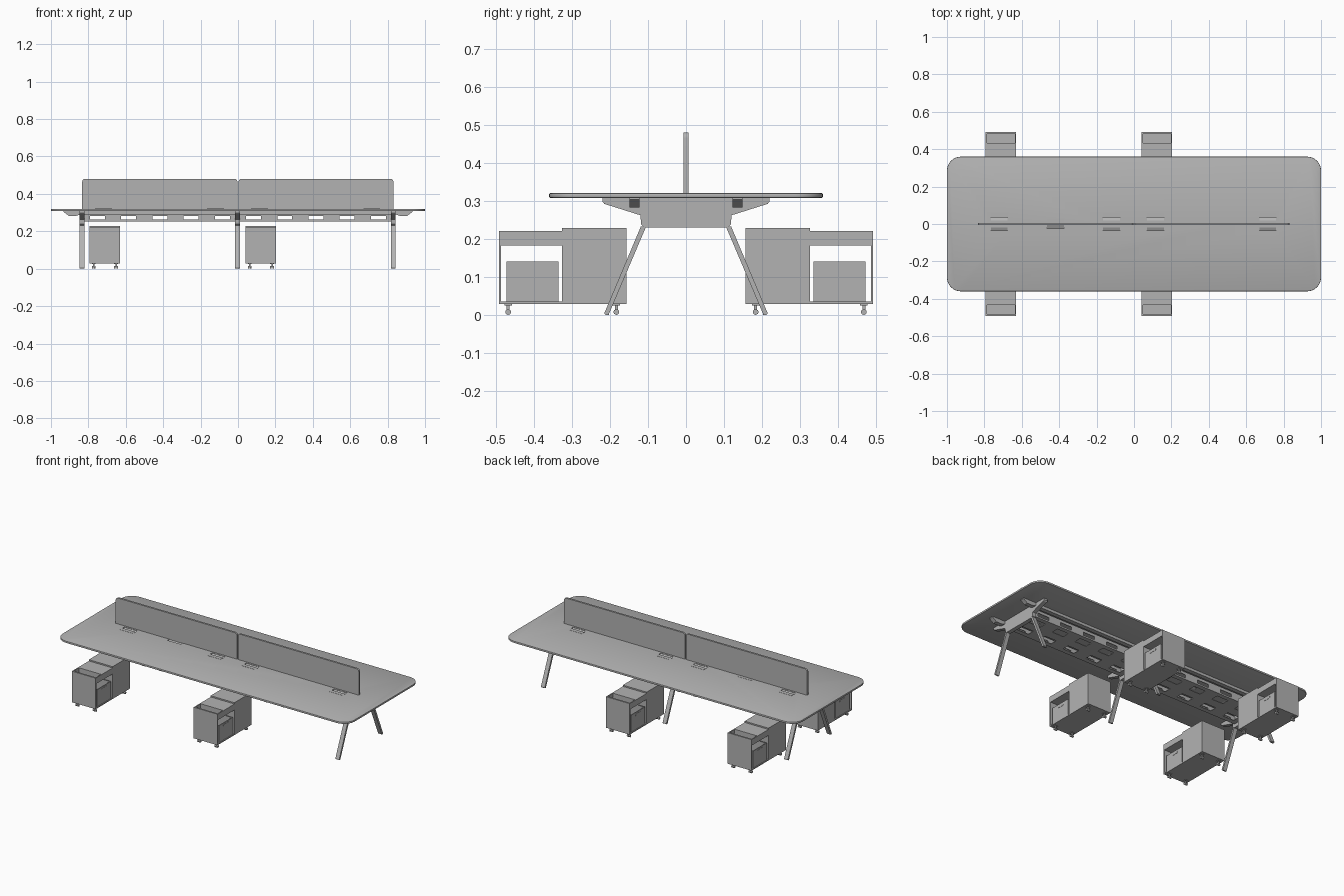
import bpy, bmesh, math
from mathutils import Vector

if "Cube" in bpy.data.objects:
    bpy.data.objects.remove(bpy.data.objects["Cube"])

grey = bpy.data.materials.new("light_grey")
grey.use_nodes = True
COLOUR = (0.45, 0.45, 0.45, 1)
grey.diffuse_color = COLOUR
grey.node_tree.nodes["Principled BSDF"].inputs["Base Color"].default_value = COLOUR


def finish(name, bm):
    bmesh.ops.recalc_face_normals(bm, faces=bm.faces)
    mesh = bpy.data.meshes.new(name)
    bm.to_mesh(mesh)
    bm.free()
    mesh.materials.append(grey)
    obj = bpy.data.objects.new(name, mesh)
    bpy.context.scene.collection.objects.link(obj)
    return obj


def prism(name, points, lo, hi, axis):
    """Extrude a 2D outline along an axis; outline uses the other two axes in order."""
    bm = bmesh.new()
    verts = []
    for a, b in points:
        co = [a, b]
        co.insert(axis, lo)
        verts.append(bm.verts.new(co))
    face = bm.faces.new(verts)
    out = bmesh.ops.extrude_face_region(bm, geom=[face])
    shift = Vector((0, 0, 0))
    shift[axis] = hi - lo
    bmesh.ops.translate(bm, vec=shift, verts=[g for g in out["geom"] if isinstance(g, bmesh.types.BMVert)])
    return finish(name, bm)


def box(name, x, y, z):
    return prism(name, [(x[0], y[0]), (x[1], y[0]), (x[1], y[1]), (x[0], y[1])], z[0], z[1], 2)


def rounded(a, b, radii, steps=6):
    """Rectangle outline with one radius per corner, from low-low anticlockwise."""
    pts = []
    corners = [(a[0], b[0], 1, 1), (a[1], b[0], -1, 1), (a[1], b[1], -1, -1), (a[0], b[1], 1, -1)]
    for i, (ca, cb, sa, sb) in enumerate(corners):
        r = radii[i]
        if r == 0:
            pts.append((ca, cb))
            continue
        for k in range(steps + 1):
            t = math.pi * (1 + i / 2) + math.pi / 2 * k / steps
            pts.append((ca + sa * r + r * math.cos(t), cb + sb * r + r * math.sin(t)))
    return pts


def bake(obj):
    deps = bpy.context.evaluated_depsgraph_get()
    mesh = bpy.data.meshes.new_from_object(obj.evaluated_get(deps))
    obj.modifiers.clear()
    obj.data = mesh


def cut(obj, cutters):
    for c in cutters:
        mod = obj.modifiers.new("cut", "BOOLEAN")
        mod.operation, mod.solver, mod.object = "DIFFERENCE", "EXACT", c
    bake(obj)
    for c in cutters:
        bpy.data.objects.remove(c)


def span(a, b, s):
    return tuple(sorted((a * s, b * s)))


def smooth(obj):
    bpy.ops.object.select_all(action="DESELECT")
    obj.select_set(True)
    bpy.context.view_layer.objects.active = obj
    bpy.ops.object.shade_smooth_by_angle(angle=math.radians(35))


# Tabletop with softened rim and cable openings
top = prism("tabletop", rounded((-1, 1), (-0.36, 0.36), [0.075] * 4, 10), 0.308, 0.32, 2)
bevel = top.modifiers.new("rim", "BEVEL")
bevel.width, bevel.segments = 0.003, 2
bake(top)
flaps = [(x, s, 0.018) for x in (-0.72, -0.12, 0.115, 0.715) for s in (-1, 1)]
flaps.append((-0.42, -1, 0.006))
cut(top, [box("cutter", (x - 0.045, x + 0.045), span(y, y + 0.018, s), (0.3, 0.33)) for x, s, y in flaps])
smooth(top)

# Cable flaps: sloped chute under each opening, thin lid beside it
for x, s, y in flaps:
    chute = [(y * s, 0.318), ((y + 0.018) * s, 0.31), ((y + 0.018) * s, 0.307), (y * s, 0.315)]
    prism("cable_chute", chute, x - 0.045, x + 0.045, 0)
    lid = span(y + 0.02, y + 0.044, s) if y > 0.01 else (0.007, 0.026)
    box("cable_lid", (x - 0.045, x + 0.045), lid, (0.32, 0.321))

# Privacy screens
for x in ((-0.833, -0.003), (0.003, 0.831)):
    screen = prism("privacy_screen", rounded(x, (0.32, 0.48), (0, 0, 0.015, 0.015)), -0.006, 0.006, 1)
    smooth(screen)

# Trestle frames: hub plate with side arms, and splayed legs
half = [(0.11, 0.23), (0.118, 0.238), (0.12, 0.262), (0.215, 0.292), (0.22, 0.298), (0.22, 0.308)]
hub = half + [(-y, z) for y, z in reversed(half)]
for x in (-0.835, -0.003, 0.83):
    prism("trestle_hub", hub, x - 0.013, x + 0.013, 0)
    for s in (-1, 1):
        leg = [(0.215, 0.004), (0.211, 0), (0.203, 0), (0.202, 0.004), (0.105, 0.232), (0.119, 0.232)]
        prism("trestle_leg", [(y * s, z) for y, z in leg], x - 0.013, x + 0.013, 0)

# Long beams with tapered ends
beam_half = [(0.84, 0.291), (0.865, 0.283), (0.905, 0.283), (0.932, 0.303), (0.932, 0.308)]
beam = beam_half + [(-x, z) for x, z in reversed(beam_half)]
for s in (-1, 1):
    y = span(0.122, 0.149, s)
    prism("support_beam", beam, y[0], y[1], 1)

# Cable tray with slotted floor and walls
slots = [-0.752 + 0.167 * i for i in range(10)]
floor = box("tray_floor", (-0.822, 0.817), (-0.1, 0.1), (0.252, 0.256))
cut(floor, [box("cutter", (x - 0.04, x + 0.04), span(0.03, 0.075, s), (0.24, 0.27))
            for x in slots for s in (-1, 1)])
for s in (-1, 1):
    wall = box("tray_wall", (-0.822, 0.817), span(0.1, 0.104, s), (0.252, 0.3))
    cut(wall, [box("cutter", (x - 0.04, x + 0.04), span(0.08, 0.12, s), (0.262, 0.282)) for x in slots])


def caster(x, y):
    box("caster_stem", (x - 0.004, x + 0.004), (y - 0.004, y + 0.004), (0.008, 0.03))
    box("caster_plate", (x - 0.01, x + 0.01), (y - 0.01, y + 0.01), (0.025, 0.029))
    for dx in (-0.006, 0.006):
        ring = rounded((y - 0.0075, y + 0.0075), (0, 0.015), [0.0075] * 4, 4)[::1]
        # skip the doubled points where the arcs meet
        pts = [p for i, p in enumerate(ring) if i % 5 != 4]
        smooth(prism("caster_wheel", pts, x + dx - 0.004, x + dx + 0.004, 0))


def pedestal(x0, s):
    x1 = x0 + 0.163
    x = (x0, x1)
    box("pedestal_cabinet", x, span(0.157, 0.326, s), (0.028, 0.228))
    box("pedestal_base", x, span(0.326, 0.486, s), (0.028, 0.035))
    box("pedestal_front", x, span(0.486, 0.492, s), (0.028, 0.22))
    shelf = box("pedestal_top_tray", x, span(0.326, 0.486, s), (0.183, 0.22))
    cut(shelf, [box("cutter", (x0 + 0.006, x1 - 0.006), span(0.432, 0.482, s), (0.188, 0.23))])
    # Open bin with a pull on each side
    drawer = box("pedestal_bin", (x0 + 0.004, x1 - 0.004), span(0.336, 0.472, s), (0.035, 0.14))
    cut(drawer, [box("cutter", (x0 + 0.009, x1 - 0.009), span(0.341, 0.467, s), (0.04, 0.16))])
    y = span(0.376, 0.43, s)
    pull = [p for i, p in enumerate(rounded(y, (0.117, 0.131), [0.0069] * 4, 4))]
    for px in (x0 + 0.0025, x1 - 0.0045):
        prism("bin_pull", pull, px, px + 0.002, 0)
    for cx in (x0 + 0.022, x1 - 0.022):
        for cy in (0.183, 0.468):
            caster(cx, cy * s)


for x0 in (-0.793, 0.041):
    for s in (-1, 1):
        pedestal(x0, s)
